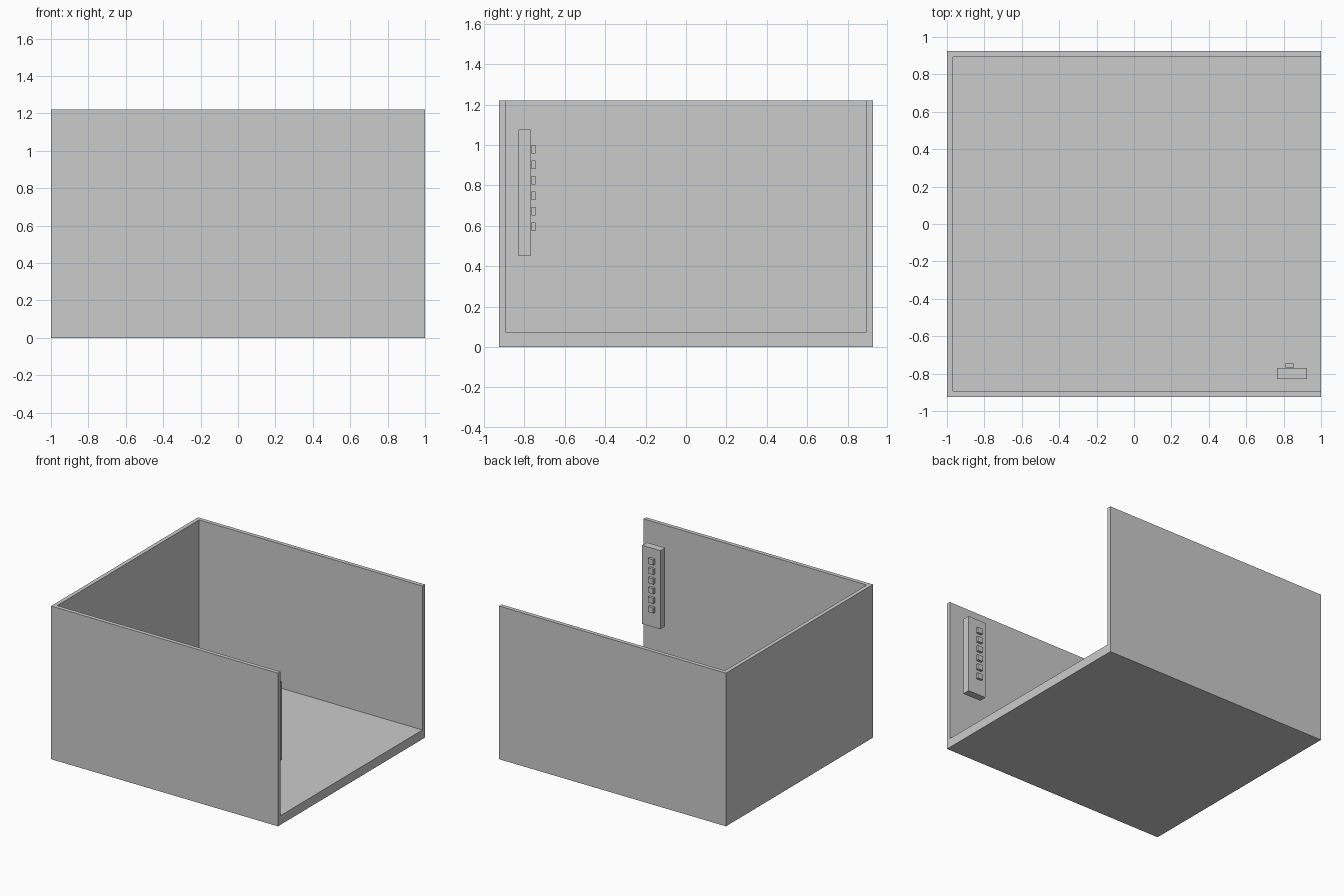
import bpy

if "Cube" in bpy.data.objects:
    bpy.data.objects.remove(bpy.data.objects["Cube"])


def box(name, x, y, z):
    """Axis-aligned box from (min, max) ranges."""
    bpy.ops.mesh.primitive_cube_add(size=1)
    ob = bpy.context.object
    ob.name = name
    ranges = (x, y, z)
    for v in ob.data.vertices:
        v.co = [r[1] if c > 0 else r[0] for c, r in zip(v.co, ranges)]
    return ob


W, D, H = 1.0, 0.925, 1.22      # half width, half depth, height
T = 0.032                       # wall thickness
BASE, FLOOR = 0.008, 0.073      # base plate top, floor top

# Floor: thin base plate under everything, slab between the side walls
box("base_plate", (-W, W), (-D, D), (0, BASE))
box("floor", (-W, W), (-D + T, D - T), (BASE, FLOOR))

# Walls: front and back run full length, end wall stands on the floor
box("front_wall", (-W, W), (-D, -D + T), (BASE, H))
box("back_wall", (-W, W), (D - T, D), (BASE, H))
box("end_wall", (-W, -W + T), (-D + T, D - T), (FLOOR, H))

# Control panel with a column of buttons, just inside the front wall
box("control_panel", (0.765, 0.925), (-0.83, -0.77), (0.45, 1.076))
for i in range(6):
    zc = 0.595 + i * 0.0767
    box(f"button_{i + 1}", (0.811, 0.856), (-0.766, -0.746), (zc - 0.022, zc + 0.022))
